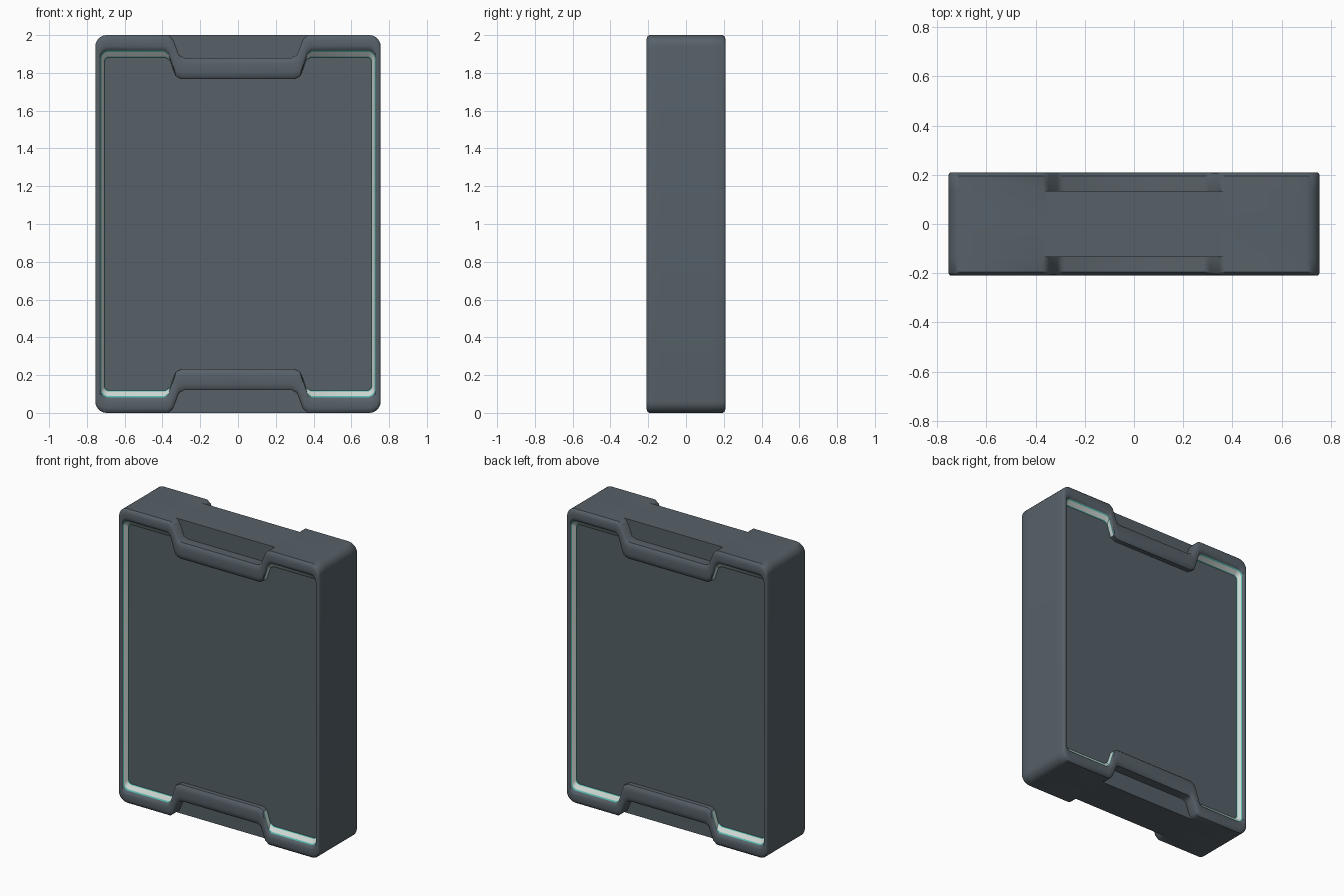
import bpy, bmesh, math

if "Cube" in bpy.data.objects:
    bpy.data.objects.remove(bpy.data.objects["Cube"])


def material(name, rgb):
    m = bpy.data.materials.new(name)
    m.diffuse_color = (*rgb, 1)
    m.use_nodes = True
    m.node_tree.nodes["Principled BSDF"].inputs["Base Color"].default_value = m.diffuse_color
    return m


SLATE = material("slate", (0.095, 0.12, 0.14))
PALE = material("pale_light", (0.62, 0.68, 0.65))
TEAL = material("teal_glow", (0.10, 0.48, 0.42))


def arc(x, z, r, n=6):
    """Rounded corner whose outer extents are x, z."""
    a = [math.radians(90 - 90 * i / n) for i in range(n + 1)]
    return [(x - r + r * math.cos(t), z - r + r * math.sin(t)) for t in a]


def full(q):
    """Mirror a quadrant outline (top centre to right side) into a closed loop."""
    right = q + [(x, -z) for x, z in reversed(q)]
    left = [(-x, z) for x, z in reversed(right[1:-1])]
    return [(x, z + 1) for x, z in right + left]


def lerp(a, b, t):
    return [(p[0] + (q[0] - p[0]) * t, p[1] + (q[1] - p[1]) * t)
            for p, q in zip(a, b)]


# Outlines with matching point counts
NOTCH = [(0, .88), (.285, .88), (.312, .895), (.345, .98), (.37, 1.0)]
outer = full([(x, 1.0) for x, z in NOTCH] + arc(.755, 1.0, .06))
notched = full(NOTCH + arc(.755, 1.0, .06))
lip = full([(0, .768), (.30, .768), (.332, .785), (.368, .90), (.39, .918)]
           + arc(.727, .918, .04))
inner = full([(0, .768), (.30, .768), (.332, .785), (.36, .867), (.385, .882)]
             + arc(.707, .882, .025))


def loft(name, rings, mats, fill=False, keep=None):
    """Skin rings of (outline, y) on the front and back; keep filters segments by centre."""
    me = bpy.data.meshes.new(name)
    ob = bpy.data.objects.new(name, me)
    bpy.context.collection.objects.link(ob)
    used = list(dict.fromkeys(mats))
    for m in used:
        me.materials.append(m)
    bm = bmesh.new()
    for s in (-1, 1):
        loops = [[bm.verts.new((x, s * y, z)) for x, z in o] for o, y in rings]
        n = len(loops[0])
        for k in range(len(loops) - 1):
            a, b = loops[k], loops[k + 1]
            for i in range(n):
                j = (i + 1) % n
                if keep and not keep((b[i].co + b[j].co) / 2):
                    continue
                quad = [a[i], a[j], b[j], b[i]]
                if all((v.co - w.co).length < 1e-5 for v, w in zip(quad[:2], quad[3:1:-1])):
                    continue
                f = bm.faces.new(quad if s < 0 else quad[::-1])
                f.material_index = used.index(mats[k])
        if fill:
            f = bm.faces.new(loops[-1] if s < 0 else loops[-1][::-1])
    bmesh.ops.remove_doubles(bm, verts=bm.verts, dist=1e-5)
    loose = [v for v in bm.verts if not v.link_faces]
    bmesh.ops.delete(bm, geom=loose, context='VERTS')
    # long outlines have concave ends, so triangulate the big fills
    bmesh.ops.triangulate(bm, faces=[f for f in bm.faces if len(f.verts) > 4])
    bmesh.ops.recalc_face_normals(bm, faces=bm.faces) if not keep else None
    bm.to_mesh(me)
    bm.free()
    bpy.ops.object.select_all(action='DESELECT')
    ob.select_set(True)
    bpy.context.view_layer.objects.active = ob
    bpy.ops.object.shade_smooth_by_angle(angle=math.radians(40))
    return ob


def on_tab(c):
    return abs(c.x) < .345


DEPTH = .165
wall = [(lip, .196), (lerp(lip, inner, .2), .19),
        (lerp(lip, inner, .85), .17), (inner, DEPTH)]

# Outer frame: block sides, notch steps and rounded rim
rim = [(0, .196), (.1, .205), (.3, .21), (.7, .21), (.9, .206), (1, .196)]
loft("frame", [(outer, 0), (outer, .135), (notched, .135)]
     + [(lerp(notched, lip, t), y) for t, y in rim], [SLATE] * 8)

# Inner wall of the handle tabs
loft("tab_wall", wall, [SLATE] * 3, keep=on_tab)

# Glowing strip between rim and panel
loft("light_strip", wall, [TEAL, PALE, TEAL], keep=lambda c: not on_tab(c))

# Recessed panels, front and back
me_rings = [(inner, DEPTH)]
panel = loft("panel", me_rings, [SLATE], fill=True,
             keep=lambda c: True)
